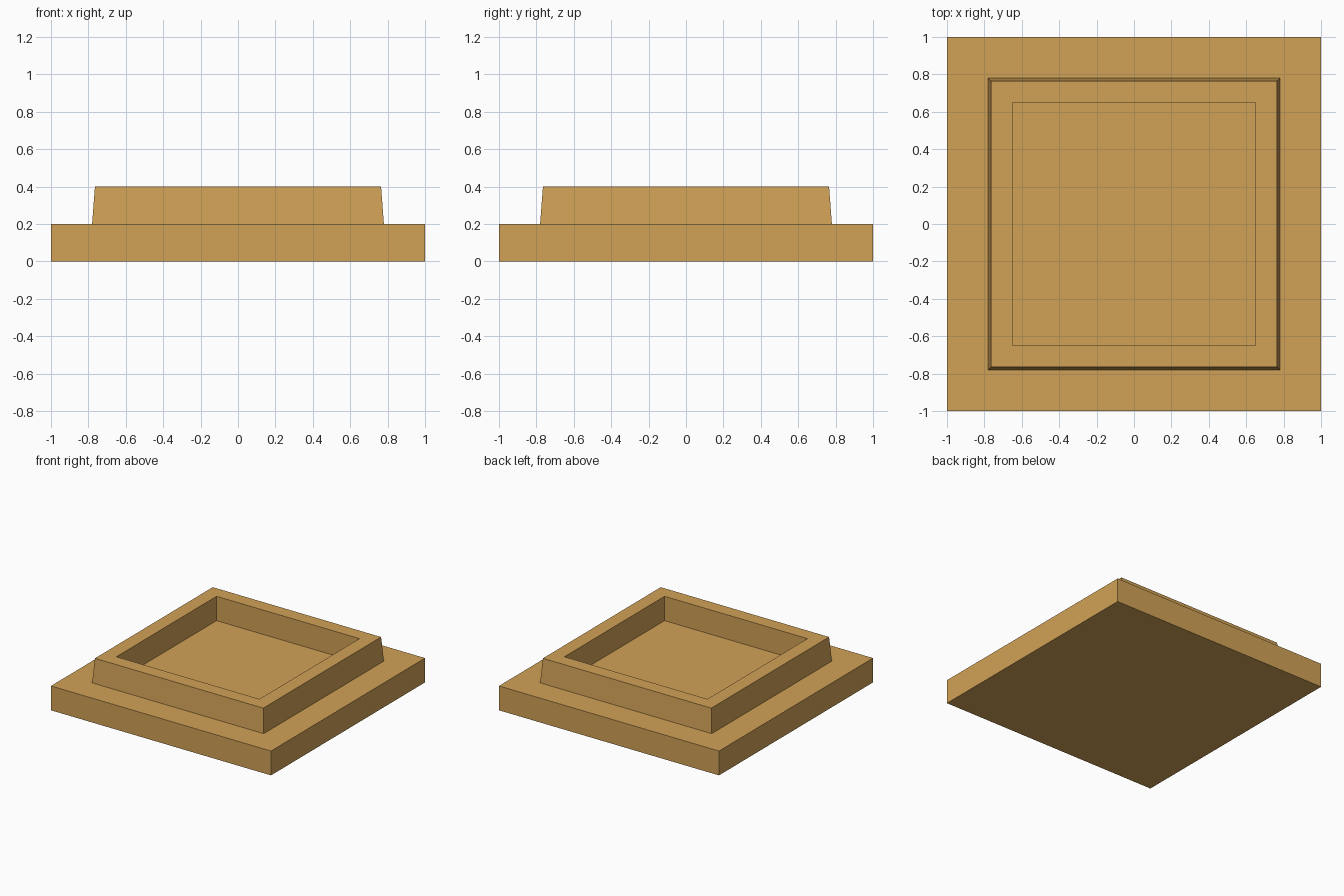
import bpy, bmesh

if "Cube" in bpy.data.objects:
    bpy.data.objects.remove(bpy.data.objects["Cube"])

wood = bpy.data.materials.new("warm_tan")
wood.diffuse_color = (0.64, 0.36, 0.095, 1.0)
wood.use_nodes = True
wood.node_tree.nodes["Principled BSDF"].inputs["Base Color"].default_value = wood.diffuse_color


def square_loop(bm, half, z):
    return [bm.verts.new((sx * half, sy * half, z))
            for sx, sy in ((-1, -1), (1, -1), (1, 1), (-1, 1))]


def square_lathe(name, profile, capped):
    """Skin a (half width, height) profile with four flat sides."""
    bm = bmesh.new()
    loops = [square_loop(bm, h, z) for h, z in profile]
    for a, b in zip(loops, loops[1:]):
        for i in range(4):
            j = (i + 1) % 4
            bm.faces.new((a[i], a[j], b[j], b[i]))
    if capped:
        bm.faces.new(loops[0][::-1])
        bm.faces.new(loops[-1])
    mesh = bpy.data.meshes.new(name)
    bm.to_mesh(mesh)
    bm.free()
    mesh.materials.append(wood)
    obj = bpy.data.objects.new(name, mesh)
    bpy.context.collection.objects.link(obj)
    return obj


# Square slab; its top is also the floor of the recess
square_lathe("base_slab", [(1.0, 0.0), (1.0, 0.2)], True)

# Raised frame: sloped outside, flat top, upright inside
square_lathe("raised_rim", [(0.78, 0.2), (0.765, 0.4), (0.65, 0.4), (0.65, 0.2)], False)
